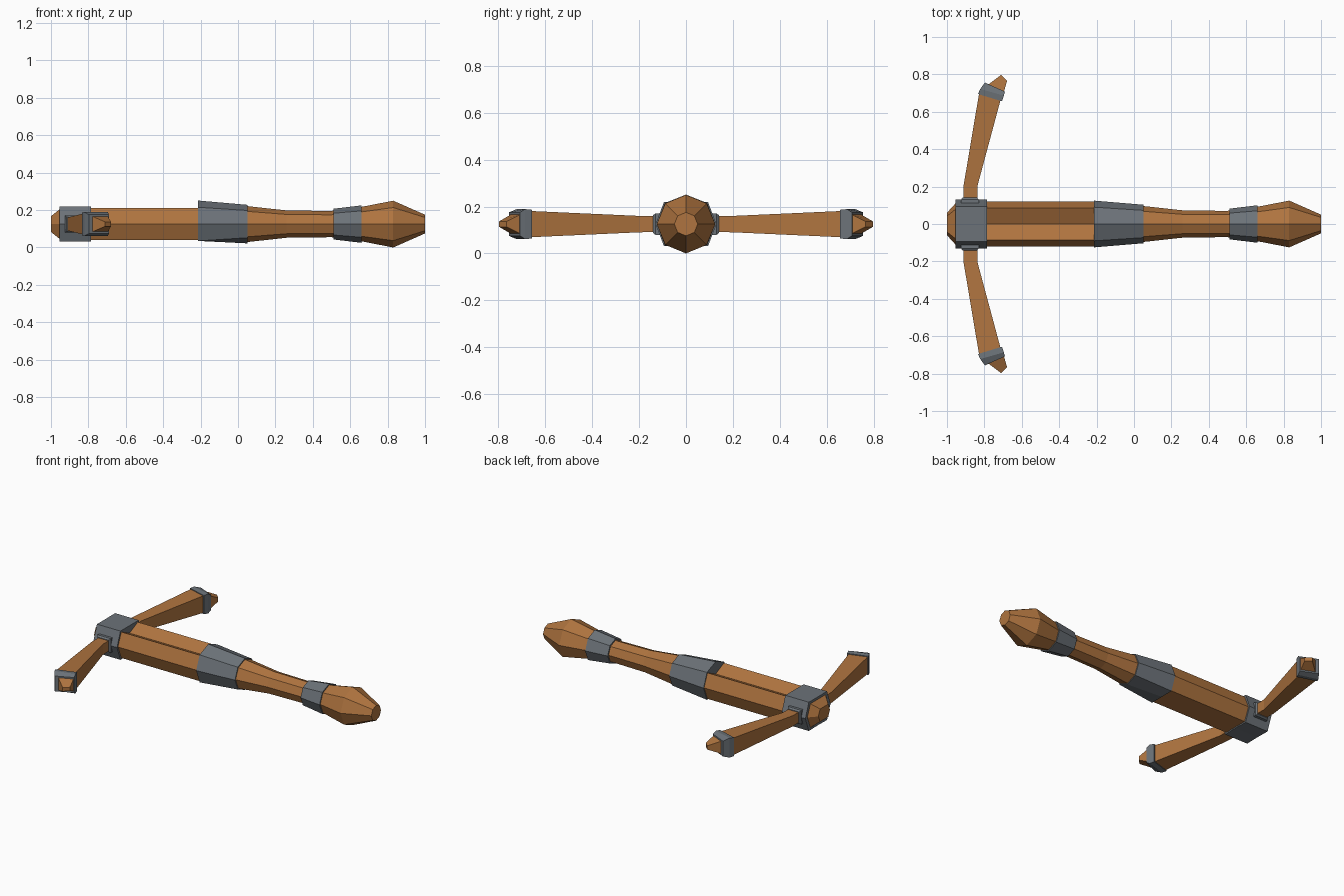
import bpy
import bmesh

if "Cube" in bpy.data.objects:
    bpy.data.objects.remove(bpy.data.objects["Cube"])

CZ = 0.125  # height of the long axis


def material(name, rgb):
    m = bpy.data.materials.new(name)
    m.diffuse_color = (*rgb, 1)
    m.use_nodes = True
    m.node_tree.nodes["Principled BSDF"].inputs["Base Color"].default_value = m.diffuse_color
    return m


WOOD = material("brown wood", (0.43, 0.175, 0.05))
METAL = material("grey metal", (0.15, 0.17, 0.19))


def loft(name, rings, mat):
    """Skin a list of rings with equal point counts and close both ends."""
    bm = bmesh.new()
    rows = [[bm.verts.new(p) for p in ring] for ring in rings]
    n = len(rows[0])
    for a, b in zip(rows, rows[1:]):
        for i in range(n):
            j = (i + 1) % n
            bm.faces.new((a[i], a[j], b[j], b[i]))
    bm.faces.new(rows[0][::-1])
    bm.faces.new(rows[-1])
    bmesh.ops.recalc_face_normals(bm, faces=bm.faces[:])
    mesh = bpy.data.meshes.new(name)
    bm.to_mesh(mesh)
    bm.free()
    mesh.materials.append(mat)
    ob = bpy.data.objects.new(name, mesh)
    bpy.context.collection.objects.link(ob)
    return ob


def octo(x, r, top=None, bottom=None, diag=None):
    """Eight-sided section across x; the top and bottom points can be moved."""
    t = r if top is None else top
    b = r if bottom is None else bottom
    d = r * 0.707 if diag is None else diag
    yz = [(r, 0), (d, d), (0, t), (-d, d), (-r, 0), (-d, -d), (0, -b), (d, -d)]
    return [(x, y, CZ + z) for y, z in yz]


def quad(a, b, h):
    """Upright four-sided section between two plan points."""
    return [(*a, CZ - h), (*b, CZ - h), (*b, CZ + h), (*a, CZ + h)]


def mirror_y(ob):
    m = ob.modifiers.new("mirror", 'MIRROR')
    m.use_axis = (False, True, False)
    m.use_bisect_axis = (False, False, False)


# stock with a shallow groove along the top
loft("stock", [octo(-0.95, 0.12, 0.045, 0.085, 0.085),
               octo(-0.18, 0.12, 0.045, 0.085, 0.085)], WOOD)
loft("stock_nose", [octo(-1.0, 0.06, 0.042, 0.042, 0.042),
                    octo(-0.95, 0.115, 0.082, 0.082, 0.082)], WOOD)

# grip and knob
loft("grip", [octo(0.0, 0.1), octo(0.05, 0.096), octo(0.26, 0.073),
              octo(0.5, 0.07), octo(0.52, 0.075), octo(0.66, 0.092),
              octo(0.83, 0.125), octo(1.0, 0.05)], WOOD)

# metal bands
loft("front_clamp", [octo(-0.955, 0.13, 0.094, 0.092, 0.094),
                     octo(-0.785, 0.13, 0.094, 0.092, 0.094)], METAL)
loft("middle_band", [octo(-0.215, 0.125, 0.126, 0.09, 0.09),
                     octo(0.05, 0.103)], METAL)
loft("rear_band", [octo(0.51, 0.082), octo(0.66, 0.1)], METAL)

# bow arm sockets
mirror_y(loft("arm_socket", [quad((-0.925, 0.09), (-0.83, 0.09), 0.046),
                             quad((-0.925, 0.13), (-0.83, 0.13), 0.046),
                             quad((-0.917, 0.141), (-0.838, 0.141), 0.038)], METAL))

# bow arms
mirror_y(loft("bow_arm", [quad((-0.912, 0.1), (-0.838, 0.1), 0.033),
                          quad((-0.912, 0.2), (-0.838, 0.2), 0.035),
                          quad((-0.828, 0.70), (-0.713, 0.665), 0.056)], WOOD))

# metal bands near the arm ends
mirror_y(loft("arm_band", [quad((-0.834, 0.695), (-0.706, 0.656), 0.061),
                           quad((-0.822, 0.722), (-0.696, 0.686), 0.064),
                           quad((-0.797, 0.756), (-0.69, 0.708), 0.05)], METAL))

# arm tips
mirror_y(loft("arm_tip", [quad((-0.78, 0.745), (-0.696, 0.705), 0.042),
                          quad((-0.711, 0.797), (-0.679, 0.765), 0.012)], WOOD))
